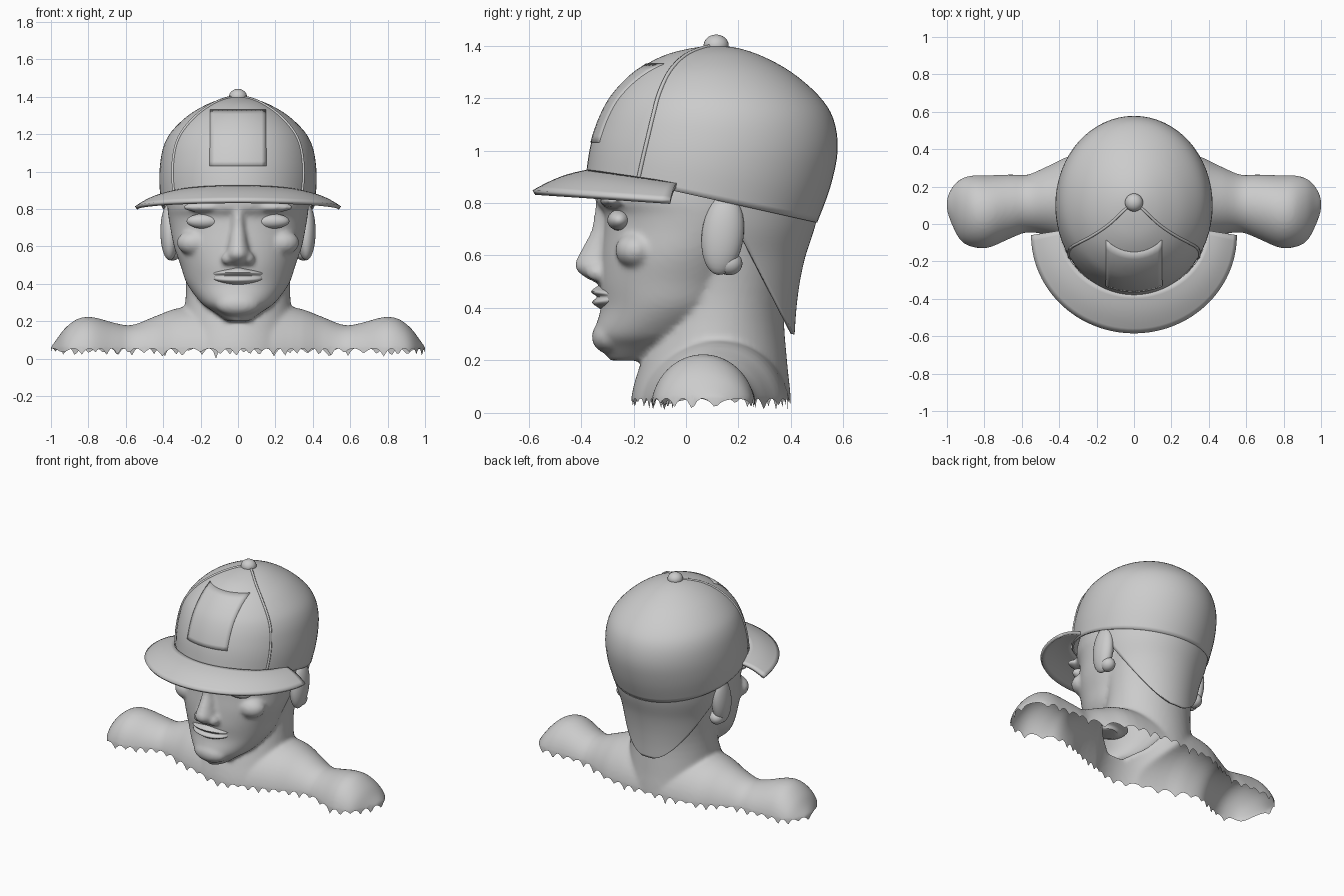
import bpy, bmesh, math, random
from mathutils import Vector, Matrix
from mathutils.bvhtree import BVHTree

if "Cube" in bpy.data.objects:
    bpy.data.objects.remove(bpy.data.objects["Cube"])

random.seed(4)
grey = bpy.data.materials.new("plain_grey")
grey.diffuse_color = (0.6, 0.6, 0.6, 1)
grey.use_nodes = True
grey.node_tree.nodes["Principled BSDF"].inputs["Base Color"].default_value = grey.diffuse_color


def spline(rows, steps):
    """Smoothly fill in between rows of numbers."""
    out = []
    for i in range(len(rows) - 1):
        p = [rows[max(i - 1, 0)], rows[i], rows[i + 1], rows[min(i + 2, len(rows) - 1)]]
        for s in range(steps):
            t = s / steps
            out.append([b + t * ((c - a) / 2 + t * (a - 2.5 * b + 2 * c - d / 2
                        + t * (1.5 * b - a / 2 - 1.5 * c + d / 2)))
                        for a, b, c, d in zip(*p)])
    return out + [list(rows[-1])]


def loft(bm, sections, closed=True, caps=True):
    vs = [[bm.verts.new(p) for p in s] for s in sections]
    n = len(vs[0])
    for a, b in zip(vs, vs[1:]):
        for i in range(n if closed else n - 1):
            j = (i + 1) % n
            bm.faces.new((a[i], a[j], b[j], b[i]))
    if caps:
        bm.faces.new(vs[0])
        bm.faces.new(vs[-1][::-1])


def ring(zf, yf, zb, yb, w, n=64):
    """Oval around z, tilted between its front and back heights."""
    pts = []
    for i in range(n):
        a = 2 * math.pi * i / n
        k = (1 - math.cos(a)) / 2
        pts.append((w * math.sin(a), yf + (yb - yf) * k, zf + (zb - zf) * k))
    return pts


def level(rows, steps=4):
    return [ring(z, f, z, b, w) for z, f, b, w in spline(rows, steps)]


def ball(bm, loc, size, rot=0):
    m = Matrix.Translation(loc) @ Matrix.Rotation(rot, 4, 'X') @ Matrix.Diagonal((*size, 1))
    bmesh.ops.create_uvsphere(bm, u_segments=28, v_segments=16, radius=1, matrix=m)


def finish(name, bm, angle=40):
    bmesh.ops.recalc_face_normals(bm, faces=bm.faces[:])
    me = bpy.data.meshes.new(name)
    bm.to_mesh(me)
    bm.free()
    ob = bpy.data.objects.new(name, me)
    bpy.context.collection.objects.link(ob)
    me.materials.append(grey)
    bpy.ops.object.select_all(action='DESELECT')
    ob.select_set(True)
    bpy.context.view_layer.objects.active = ob
    bpy.ops.object.shade_smooth_by_angle(angle=math.radians(angle))
    return ob


# --- head, neck and shoulders, fused into one skin
bm = bmesh.new()
loft(bm, level([(-.12, -.21, .4, .36), (.05, -.21, .4, .33), (.2, -.17, .385, .295), (.4, -.1, .375, .28),
                (.6, -.1, .42, .3), (.8, 0, .47, .33), (.9, .05, .46, .3)]))
loft(bm, level([(.2, -.29, -.1, .06), (.25, -.325, 0, .13), (.3, -.35, .1, .2), (.4, -.325, .2, .275),
                (.5, -.33, .25, .31), (.6, -.325, .3, .345), (.7, -.315, .38, .365), (.76, -.315, .4, .375),
                (.81, -.345, .42, .38), (.9, -.335, .45, .375), (1.02, -.28, .45, .33), (1.1, -.15, .35, .2)]))
# nose with nostril wings
loft(bm, level([(.81, -.345, -.2, .035), (.7, -.36, -.2, .045), (.62, -.4, -.2, .055),
                (.56, -.425, -.2, .068), (.52, -.39, -.2, .065), (.49, -.33, -.2, .03)]))
for s in (-1, 1):
    ball(bm, (s * .055, -.335, .535), (.035, .045, .035))
    ball(bm, (s * .17, -.28, .81), (.13, .05, .028))       # brow ridge
    ball(bm, (s * .23, -.19, .62), (.1, .08, .07))         # cheekbone
ball(bm, (0, -.29, .29), (.12, .07, .065))                 # chin
# shoulders run along x: position, front, back, top height
half = [(0, -.2, .4, .3), (.3, -.13, .38, .275), (.45, -.07, .32, .225), (.57, -.05, .27, .18), (.66, -.08, .27, .19),
        (.78, -.13, .265, .222), (.86, -.13, .265, .215), (.93, -.1, .25, .165), (.98, -.02, .21, .1), (1.01, .05, .16, .06)]
rows = [(-x, f, b, z) for x, f, b, z in half[:0:-1]] + half
loft(bm, [[(x, (f + b) / 2 + (b - f) / 2 * math.cos(a), .01 + (z - .01) * math.sin(a))
           for a in [2 * math.pi * i / 48 for i in range(48)]] for x, f, b, z in spline(rows, 4)])
body = finish("head_and_shoulders", bm)
m = body.modifiers.new("fuse", 'REMESH')
m.mode, m.voxel_size = 'VOXEL', .0125
m = body.modifiers.new("soften", 'SMOOTH')
m.factor, m.iterations = .5, 6
for m in list(body.modifiers):
    bpy.ops.object.modifier_apply(modifier=m.name)
# open, ragged lower edge
bm = bmesh.new()
bm.from_mesh(body.data)
bmesh.ops.bisect_plane(bm, geom=bm.verts[:] + bm.edges[:] + bm.faces[:], plane_co=(0, 0, .055),
                       plane_no=(0, 0, 1), clear_inner=True)
wide = max(abs(v.co.x) for v in bm.verts)
for v in bm.verts:
    v.co.x /= wide
    if v.is_boundary:
        q = v.co.x * 13 + v.co.y * 9
        tooth = abs((q % 1) - .5) * 2
        v.co.z -= .045 * tooth ** 2 * (.35 + .65 * abs(math.sin(math.floor(q + .5) * 2.3)))
low = [v for v in bm.verts if v.is_boundary]
min(low, key=lambda v: v.co.z).co.z = 0
bm.to_mesh(body.data)
bm.free()
body.data.materials.clear()
body.data.materials.append(grey)
bpy.ops.object.shade_smooth_by_angle(angle=math.radians(60))

# --- face details
bm = bmesh.new()
loft(bm, level([(.395, -.325, -.2, .07), (.42, -.358, -.2, .125), (.442, -.34, -.16, .145),
                (.462, -.362, -.2, .125), (.485, -.335, -.2, .04)]))
finish("lips", bm, 60)
for side, s in (("left", 1), ("right", -1)):
    bm = bmesh.new()
    ball(bm, (s * .18, -.255, .735), (.095, .045, .04))
    finish(side + "_eye", bm)
    bm = bmesh.new()
    ball(bm, (s * .365, .14, .68), (.05, .08, .155), -.12)
    ball(bm, (s * .35, .165, .57), (.045, .05, .045))
    finish(side + "_ear", bm, 50)

# --- cap crown
crown_rows = spline([(.92, -.38, .725, .5, .41), (1.0, -.368, .86, .55, .42), (1.07, -.35, 1.0, .578, .417),
                     (1.15, -.318, 1.12, .562, .398), (1.22, -.275, 1.21, .505, .355), (1.3, -.195, 1.3, .4, .267),
                     (1.36, -.09, 1.36, .29, .165), (1.39, .02, 1.39, .2, .08), (1.4, .11, 1.4, .13, .01)], 4)
crown = [ring(*r) for r in crown_rows]
bm = bmesh.new()
loft(bm, crown, caps=False)
bm.faces.new([bm.verts[-i] for i in range(1, 65)] if not bm.verts.ensure_lookup_table() else [])
tree = BVHTree.FromBMesh(bm)
cap = finish("cap_crown", bm)
m = cap.modifiers.new("cloth", 'SOLIDIFY')
m.thickness, m.offset = .012, -1

# cap seams from rim to button
for side, idx in (("left", 10), ("right", 54)):
    cu = bpy.data.curves.new(side + "_seam", 'CURVE')
    cu.dimensions, cu.bevel_depth, cu.bevel_resolution = '3D', .008, 1
    sp = cu.splines.new('POLY')
    sp.points.add(len(crown) - 1)
    for p, r in zip(sp.points, crown):
        p.co = (*r[idx], 1)
    cu.materials.append(grey)
    bpy.context.collection.objects.link(bpy.data.objects.new(side + "_seam", cu))

# square front patch laid on the crown
bm = bmesh.new()
patch = []
for j in range(13):
    row = []
    for i in range(13):
        hit, nor, _, _ = tree.ray_cast(Vector((-.15 + .025 * i, -1, 1.03 + .025 * j)), Vector((0, 1, 0)))
        row.append(hit + nor * (.006 if nor.y < 0 else -.006))
    patch.append(row)
loft(bm, patch, closed=False, caps=False)
ob = finish("front_patch", bm)
m = ob.modifiers.new("thin", 'SOLIDIFY')
m.thickness, m.offset = .006, 0

# top button
bm = bmesh.new()
ball(bm, (0, .115, 1.4), (.048, .048, .042))
finish("cap_button", bm)

# --- brim, sloping down and drooping at the sides
bm = bmesh.new()
rows = []
for k in range(9):
    t = k / 8
    row = []
    for i in range(49):
        a = math.pi * i / 48
        c, s = math.cos(a), math.sin(a)
        inner = Vector((.385 * c, -.035 - .335 * s, .868 + .05 * s))
        outer = Vector((.545 * c, -.06 - .52 * s, .805 + .035 * s))
        p = inner.lerp(outer, t)
        p.z += .012 * math.sin(math.pi * t)
        row.append(p)
    rows.append(row)
loft(bm, rows, closed=False, caps=False)
brim = finish("cap_brim", bm)
m = brim.modifiers.new("board", 'SOLIDIFY')
m.thickness, m.offset = .02, 0

# --- pointed neck cloth hanging from the back of the cap
bm = bmesh.new()
rows = []
for z, yb, w in spline([(.86, .515, .395), (.72, .488, .37), (.6, .45, .335), (.5, .428, .315), (.4, .415, .3), (.3, .408, .295)], 5):
    edge = .12 + (.84 - z) / .54 * .285
    a0 = math.acos(max(-1, min(1, (edge - .1) / (yb - .1))))
    rows.append([(w * math.sin(a), .1 + (yb - .1) * math.cos(a), z)
                 for a in [a0 * (i / 20 - 1) for i in range(41)]])
loft(bm, rows, closed=False, caps=False)
cloth = finish("neck_cloth", bm)
m = cloth.modifiers.new("cloth", 'SOLIDIFY')
m.thickness, m.offset = .012, 0
